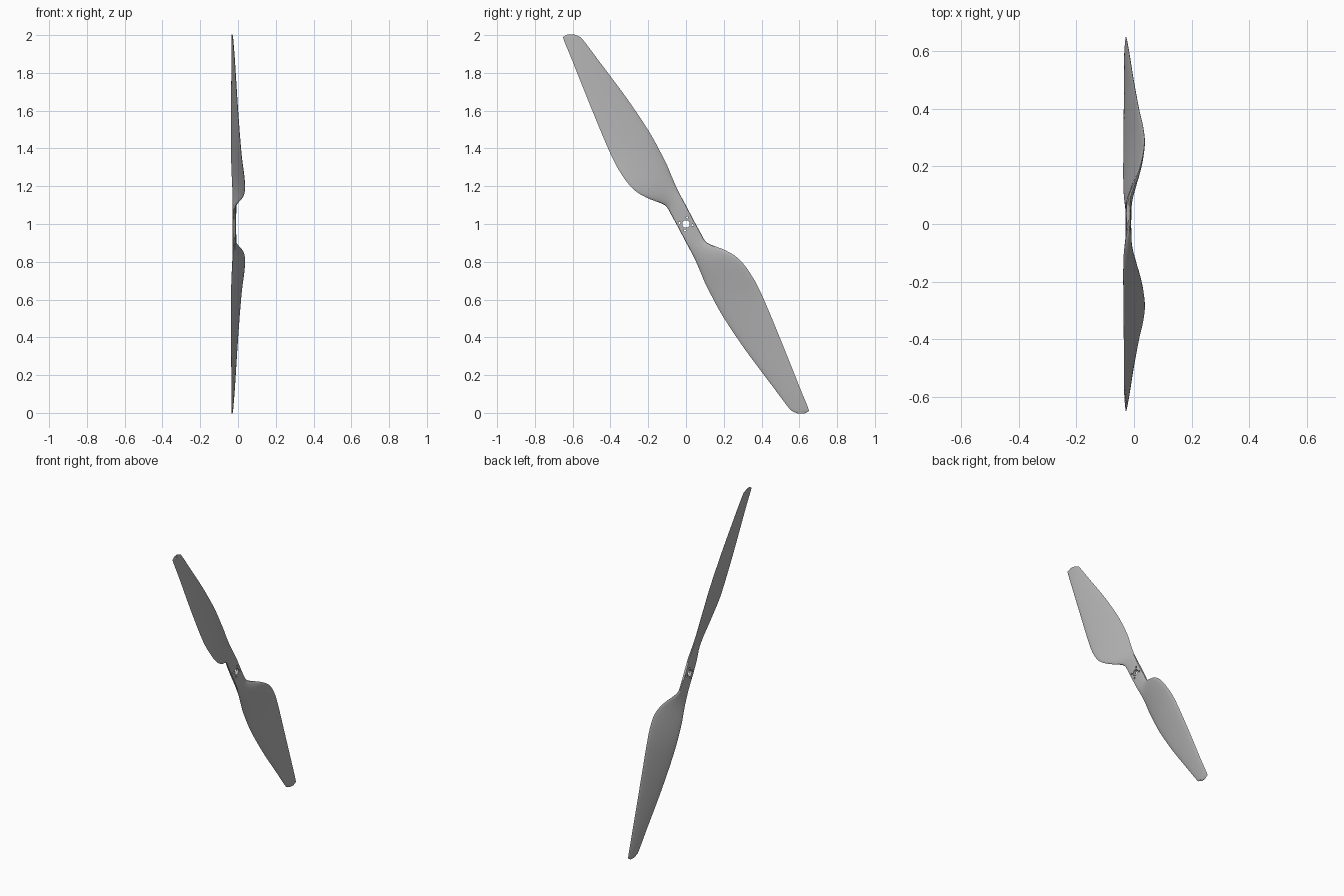
import bpy, bmesh, math
from mathutils import Vector, Matrix

cube = bpy.data.objects.get("Cube")
if cube:
    bpy.data.objects.remove(cube)

grey = bpy.data.materials.new("light grey plastic")
grey.use_nodes = True
colour = (0.45, 0.45, 0.45, 1)
grey.diffuse_color = colour
grey.node_tree.nodes["Principled BSDF"].inputs["Base Color"].default_value = colour

# Blade stations: raised edge (along, across, x), low edge (along, across, x), thickness
STATIONS = [
    (0.000, -.045, -.020, 0.000, .045, -.020, .020),
    (0.080, -.042, -.020, 0.080, .050, -.020, .020),
    (0.129, -.041, -.016, 0.130, .052, -.023, .020),
    (0.161, -.056, -.004, 0.180, .055, -.027, .019),
    (0.228, -.108, .024, 0.250, .064, -.032, .018),
    (0.303, -.145, .036, 0.310, .073, -.035, .017),
    (0.398, -.157, .031, 0.400, .080, -.037, .016),
    (0.523, -.152, .017, 0.530, .084, -.037, .015),
    (0.780, -.115, -.002, 0.740, .073, -.036, .013),
    (1.046, -.072, -.018, 0.974, .049, -.034, .010),
    (1.170, -.053, -.027, 1.118, .034, -.034, .007),
    (1.183, -.043, -.028, 1.142, .025, -.034, .005),
    (1.183, -.022, -.030, 1.163, .010, -.033, .004),
]
AXIS = Vector((0, -0.5145, 0.8575))
ACROSS = Vector((0, 0.8575, 0.5145))
CENTRE = Vector((0, 0, 1))


def smooth(a, b, c, d, t):
    """Catmull-Rom blend between stations b and c."""
    return tuple(.5 * (2*q + (r-p)*t + (2*p-5*q+4*r-s)*t*t + (3*q-p-3*r+s)*t**3)
                 for p, q, r, s in zip(a, b, c, d))


def section(st, n=10):
    """Closed aerofoil loop, flatter below and domed on the +x side."""
    lo = Vector((st[2], 0, 0)) + AXIS*st[0] + ACROSS*st[1]
    hi = Vector((st[5], 0, 0)) + AXIS*st[3] + ACROSS*st[4]
    blunt = max(0, 1 - st[0] / .25)
    loop = []
    for side in (1, -1):
        for i in range(n):
            u = i/n if side > 0 else 1 - i/n
            u = .5 - .5*math.cos(math.pi*u)
            foil = math.sqrt(max(0, 4*u*(1-u)))
            foil = foil ** (1 - .7*blunt)
            half = st[6] * (.5 + side*.15*(1-blunt)) * foil
            loop.append(lo.lerp(hi, u) + Vector((side*half, 0, 0)))
    return loop


# Dense list of stations for one half
dense = []
for k in range(len(STATIONS) - 1):
    q = [STATIONS[min(max(k+j, 0), len(STATIONS)-1)] for j in (-1, 0, 1, 2)]
    dense += [smooth(*q, j/4) for j in range(4)]
dense.append(STATIONS[-1])

# Mirror-by-half-turn gives the second blade; one loft runs tip to tip
half_turn = Matrix.Rotation(math.pi, 3, 'X')
upper = [section(s) for s in dense]
lower = []
for loop in upper[1:]:
    turned = [half_turn @ p for p in loop]
    # the turn swaps the raised and low edges, so reverse each side to match
    n = len(turned) // 2
    top, bottom = turned[:n+1], turned[n:] + turned[:1]
    lower.append((top[::-1] + bottom[::-1])[:n] + [turned[0]] + bottom[::-1][1:-1])
loops = lower[::-1] + upper

bm = bmesh.new()
rings = [[bm.verts.new(p + CENTRE) for p in loop] for loop in loops]
for a, b in zip(rings, rings[1:]):
    for i in range(len(a)):
        j = (i+1) % len(a)
        bm.faces.new((a[i], a[j], b[j], b[i]))
bm.faces.new(rings[0])
bm.faces.new(rings[-1])
bmesh.ops.recalc_face_normals(bm, faces=bm.faces)
mesh = bpy.data.meshes.new("propeller")
bm.to_mesh(mesh)
bm.free()
mesh.materials.append(grey)
propeller = bpy.data.objects.new("propeller", mesh)
bpy.context.collection.objects.link(propeller)

# Shaft hole and four screw holes
def cutter(name, y, z, radius):
    bpy.ops.mesh.primitive_cylinder_add(vertices=24, radius=radius, depth=.2,
                                        location=(0, y, z), rotation=(0, math.pi/2, 0))
    hole = bpy.context.object
    hole.name = name
    hole.hide_render = True
    hole.data.materials.append(grey)
    mod = propeller.modifiers.new(name, 'BOOLEAN')
    mod.object = hole
    mod.operation = 'DIFFERENCE'
    mod.solver = 'EXACT'
    return hole


holes = [cutter("shaft_hole_cutter", 0, 1, .02)]
for i in range(4):
    a = math.radians(80 + 90*i)
    holes.append(cutter("screw_hole_cutter", .035*math.cos(a), 1 + .035*math.sin(a), .006))

bpy.ops.object.select_all(action='DESELECT')
propeller.select_set(True)
bpy.context.view_layer.objects.active = propeller
for mod in list(propeller.modifiers):
    bpy.ops.object.modifier_apply(modifier=mod.name)
for hole in holes:
    bpy.data.objects.remove(hole)
bpy.ops.object.shade_smooth_by_angle(angle=math.radians(40))
